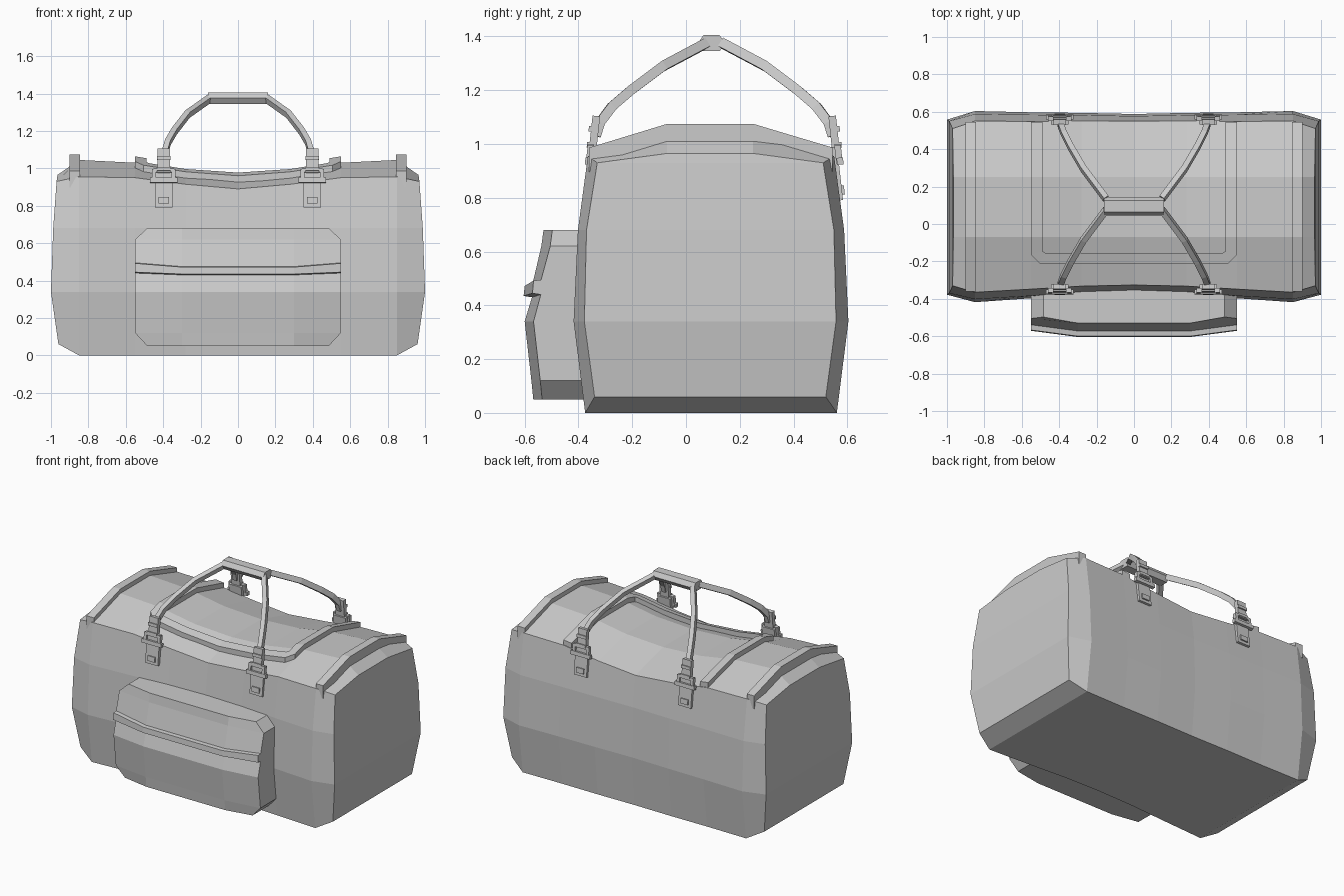
import bpy, bmesh
from mathutils import Vector, Matrix

if "Cube" in bpy.data.objects:
    bpy.data.objects.remove(bpy.data.objects["Cube"])

CY = 0.105          # handle mirror plane in y


def finish(name, bm):
    bmesh.ops.recalc_face_normals(bm, faces=bm.faces)
    me = bpy.data.meshes.new(name)
    bm.to_mesh(me)
    bm.free()
    ob = bpy.data.objects.new(name, me)
    bpy.context.collection.objects.link(ob)
    return ob


def loft(name, rings):
    """Skin closed rings (even point count) and cap both ends with quads."""
    bm = bmesh.new()
    vs = [[bm.verts.new(p) for p in r] for r in rings]
    n = len(rings[0])
    for a, b in zip(vs, vs[1:]):
        for i in range(n):
            j = (i + 1) % n
            bm.faces.new((a[i], a[j], b[j], b[i]))
    for r in (vs[0], vs[-1]):
        for i in range(n // 2 - 1):
            bm.faces.new((r[i], r[i + 1], r[n - 2 - i], r[n - 1 - i]))
    return finish(name, bm)


def boxes(name, items, mat):
    """Several boxes (centre, size) in one local frame."""
    bm = bmesh.new()
    for c, s in items:
        bmesh.ops.create_cube(bm, size=1, matrix=mat @ Matrix.Translation(c) @ Matrix.Diagonal((*s, 1)))
    return finish(name, bm)


# Body stations: x, centre y, half widths at bottom/middle/upper/edge, edge z, top z
STATIONS = [
    (0.00, 0.112, (0.445, 0.476, 0.465, 0.438), 0.89, 0.97),
    (0.28, 0.110, (0.450, 0.484, 0.472, 0.442), 0.915, 0.985),
    (0.55, 0.100, (0.458, 0.497, 0.484, 0.448), 0.95, 1.03),
    (0.85, 0.093, (0.468, 0.511, 0.495, 0.458), 0.955, 1.045),
]
TOP_F, TOP_B = -0.07, 0.25


def body_ring(sx, st):
    x, c, w, ze, zt = st
    half = list(zip(w, (0, 0.34, 0.68, ze)))
    return ([(sx * x, c - a, z) for a, z in half] + [(sx * x, TOP_F, zt), (sx * x, TOP_B, zt)]
            + [(sx * x, c + a, z) for a, z in reversed(half)])


def end_ring(sx):
    half = [(0.96, 0.43, 0.06), (1.0, 0.468, 0.34), (0.988, 0.46, 0.68), (0.97, 0.42, 0.93)]
    return ([(sx * x, 0.09 - a, z) for x, a, z in half]
            + [(sx * 0.965, TOP_F, 0.965), (sx * 0.965, TOP_B, 0.965)]
            + [(sx * x, 0.09 + a, z) for x, a, z in reversed(half)])


loft("bag_body", [end_ring(-1)] + [body_ring(-1, s) for s in STATIONS[:0:-1]]
     + [body_ring(1, s) for s in STATIONS] + [end_ring(1)])


def top_z(x, y):
    """Height of the bag's upper surface."""
    x = min(abs(x), 0.85)
    for a, b in zip(STATIONS, STATIONS[1:]):
        if x <= b[0]:
            break
    t = (x - a[0]) / (b[0] - a[0])
    mix = lambda p, q: p + (q - p) * t
    c, w, ze, zt = mix(a[1], b[1]), mix(a[2][3], b[2][3]), mix(a[3], b[3]), mix(a[4], b[4])
    if y < TOP_F:
        k = (TOP_F - y) / (TOP_F - c + w)
    else:
        k = max(0, (y - TOP_B) / (c + w - TOP_B))
    return zt + (ze - zt) * k


def trim(name, pairs, h, sink):
    """Raised band lying on the upper surface, given inner/outer edge points."""
    rings = []
    for (x0, y0), (x1, y1) in pairs:
        z0, z1 = top_z(x0, y0), top_z(x1, y1)
        rings.append([(x0, y0, z0 - sink), (x0, y0, z0 + h), (x1, y1, z1 + h), (x1, y1, z1 - sink)])
    return loft(name, rings)


# End bands over the top
for sx, side in ((-1, "left"), (1, "right")):
    trim(side + "_end_band", [((sx * 0.845, y), (sx * 0.9, y)) for y in (-0.36, TOP_F, TOP_B, 0.545)], 0.03, 0.06)

# U-shaped zip flap trim
half = [((0.49, y), (0.55, y)) for y in (0.545, TOP_B, TOP_F)]
half += [((0.49, -0.145), (0.55, -0.165)), ((0.475, -0.155), (0.505, -0.21)), ((0.28, -0.155), (0.28, -0.21))]
mid = [((0, -0.155), (0, -0.21))]
mirror = [((-a, b), (-c, d)) for (a, b), (c, d) in reversed(half)]
trim("zip_flap_trim", half + mid + mirror, 0.034, 0.02)

# Front pocket: rows of z, half width, front y, sag at the middle
rows = [
    (0.05, 0.485, -0.568, 0.0), (0.12, 0.55, -0.575, 0.0), (0.34, 0.55, -0.6, 0.0),
    (0.44, 0.55, -0.573, 0.01), (0.445, 0.55, -0.604, 0.01), (0.492, 0.55, -0.6, 0.02),
    (0.495, 0.55, -0.572, 0.02), (0.62, 0.55, -0.538, 0.0), (0.68, 0.485, -0.53, 0.0),
]
loft("front_pocket", [[(-w, -0.34, z), (-w, y + 0.033, z), (-0.3, y, z - d),
                       (0.3, y, z - d), (w, y + 0.033, z), (w, -0.34, z)] for z, w, y, d in rows])

# Grip joining both handles
grip = [(0.045, 1.375), (0.065, 1.405), (0.125, 1.405), (0.145, 1.375), (0.125, 1.345), (0.065, 1.345)]
loft("handle_grip", [[(x, y, z) for y, z in grip] for x in (-0.16, 0.16)])

# Handle straps with their buckles and tabs, four times
PATH = [Vector(p) for p in ((0.395, -0.335, 1.03), (0.393, -0.32, 1.08), (0.375, -0.275, 1.14), (0.34, -0.205, 1.2),
                            (0.27, -0.085, 1.29), (0.15, 0.075, 1.375))]
N = Vector((0, -0.63, 0.78))
strap = []
for i, p in enumerate(PATH):
    t = (PATH[min(i + 1, len(PATH) - 1)] - PATH[max(i - 1, 0)]).normalized()
    u = N.cross(t).normalized() * 0.015
    v = t.cross(u).normalized() * 0.018
    strap.append([p - u - v, p + u - v, p + u + v, p - u + v])

TAB = [((0, 0.005, -0.01), (0.096, 0.03, 0.2)), ((0, -0.012, -0.073), (0.056, 0.014, 0.034))]
BUCKLE = [((0, -0.015, 0.035), (0.148, 0.024, 0.026)), ((0, -0.012, 0.088), (0.11, 0.024, 0.02)),
          ((-0.052, -0.012, 0.06), (0.02, 0.024, 0.07)), ((0.052, -0.012, 0.06), (0.02, 0.024, 0.07))]
LOOP = [((0, -0.004, 0.14), (0.066, 0.028, 0.13)), ((0, -0.02, 0.155), (0.07, 0.014, 0.02)),
        ((0, -0.02, 0.095), (0.07, 0.014, 0.02))]
for sx, side in ((-1, "left"), (1, "right")):
    for sy, end in ((1, "front"), (-1, "back")):
        flip = Matrix.Translation((0, CY * (1 - sy), 0)) @ Matrix.Diagonal((sx, sy, 1, 1))
        tag = end + "_" + side
        loft(tag + "_handle_strap", [[flip @ p for p in r] for r in strap])
        frame = flip @ Matrix.Translation((0.397, -0.352, 0.9)) @ Matrix.Rotation(-0.11, 4, 'X')
        boxes(tag + "_handle_tab", TAB, frame)
        boxes(tag + "_buckle", BUCKLE, frame)
        boxes(tag + "_strap_loop", LOOP, frame)
